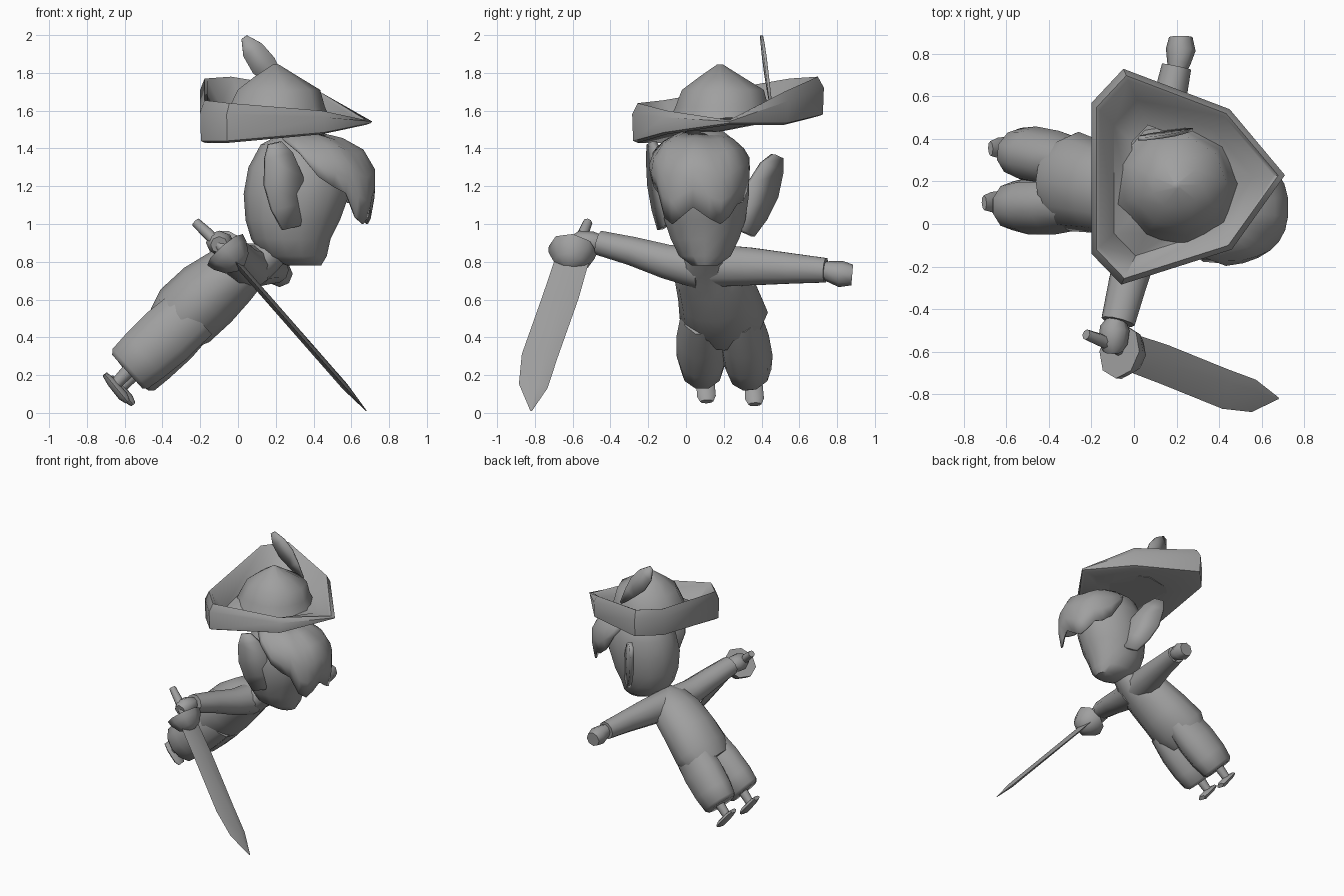
import bpy
from math import sin, cos, pi, radians, copysign
from mathutils import Vector as V

if "Cube" in bpy.data.objects:
    bpy.data.objects.remove(bpy.data.objects["Cube"])

grey = bpy.data.materials.new("plain grey")
grey.use_nodes = True
GREY = (0.35, 0.35, 0.35, 1)
grey.diffuse_color = GREY
grey.node_tree.nodes["Principled BSDF"].inputs["Base Color"].default_value = GREY


def skin(name, rings, closed=True, caps=True, angle=50, thick=0):
    """Join rings of points into one surface."""
    n = len(rings[0])
    verts = [p for ring in rings for p in ring]
    faces = []
    for r in range(len(rings) - 1):
        for i in range(n if closed else n - 1):
            j = (i + 1) % n
            faces.append((r * n + i, r * n + j, (r + 1) * n + j, (r + 1) * n + i))
    if caps:
        faces.append(tuple(range(n))[::-1])
        faces.append(tuple(range((len(rings) - 1) * n, len(rings) * n)))
    mesh = bpy.data.meshes.new(name)
    mesh.from_pydata(verts, [], faces)
    mesh.materials.append(grey)
    ob = bpy.data.objects.new(name, mesh)
    bpy.context.collection.objects.link(ob)
    bpy.ops.object.select_all(action='DESELECT')
    ob.select_set(True)
    bpy.context.view_layer.objects.active = ob
    bpy.ops.object.mode_set(mode='EDIT')
    bpy.ops.mesh.select_all(action='SELECT')
    bpy.ops.mesh.normals_make_consistent(inside=False)
    bpy.ops.object.mode_set(mode='OBJECT')
    bpy.ops.object.shade_smooth_by_angle(angle=radians(angle))
    if thick:
        mod = ob.modifiers.new("thickness", 'SOLIDIFY')
        mod.thickness = thick
        mod.offset = 0
    return ob


def tube(name, path, side, sides=10, angle=50):
    """Path of (centre, radius along side, radius across)."""
    pts = [V(p[0]) for p in path]
    rings = []
    for k, (c, a, b) in enumerate(path):
        t = (pts[min(k + 1, len(pts) - 1)] - pts[max(k - 1, 0)]).normalized()
        u = V(side)
        u = (u - t * u.dot(t)).normalized()
        w = t.cross(u)
        rings.append([pts[k] + u * a * cos(2 * pi * i / sides) + w * b * sin(2 * pi * i / sides)
                      for i in range(sides)])
    return skin(name, rings, angle=angle)


def slices(name, data, sides=14):
    """Level slices of (x, y, z, x radius, y radius)."""
    return skin(name, [[V((x + a * cos(2 * pi * i / sides), y + b * sin(2 * pi * i / sides), z))
                        for i in range(sides)] for x, y, z, a, b in data])


def leaf(name, base, tip, across, outline, thick):
    """Flat leaf from base to tip; outline is (position, left, right)."""
    base, tip, across = V(base), V(tip), V(across).normalized()
    rings = [[base.lerp(tip, t) - across * l, base.lerp(tip, t) + across * r] for t, l, r in outline]
    return skin(name, rings, closed=False, caps=False, thick=thick)


def squared(v):
    """Push a sine or cosine outward for a boxier curve."""
    return copysign(abs(v) ** .8, v)


# Body and neck
tube("body", [((0.25, 0.1, 0.9), .07, .07), ((0.15, 0.1, 0.82), .11, .09),
              ((0.06, 0.11, 0.78), .17, .13), ((-0.03, 0.14, 0.73), .205, .165),
              ((-0.16, 0.17, 0.625), .215, .19), ((-0.28, 0.2, 0.515), .235, .19),
              ((-0.36, 0.2, 0.44), .19, .15)], (0, 1, 0), 12)

# Legs, ankles and feet
for label, y0, y1, dx, dz in (("right", .085, .085, -.02, .005), ("left", .28, .34, .01, -.01)):
    hip, end = V((-0.24, y0, 0.53)), V((-0.56 + dx, y1, 0.22 + dz))
    tube(label + "_leg", [(hip, .11, .16), (hip.lerp(end, .4), .135, .17),
                          (hip.lerp(end, .75), .135, .16), (hip.lerp(end, .97), .115, .148),
                          (hip.lerp(end, 1.02), .095, .125)], (0, 1, 0))
    foot = end + V((-0.075, 0.02, -0.08))
    tube(label + "_ankle", [(end + V((.03, .01, .03)), .035, .04), (foot, .03, .03)], (0, 1, 0), 8)
    heel, toe = foot + V((-0.05, -.005, 0.06)), foot + V((0.07, .005, -0.085))
    tube(label + "_foot", [(heel, .035, .015), (heel.lerp(toe, .3), .048, .025),
                           (heel.lerp(toe, .8), .05, .027), (toe, .035, .015)], (0, 1, 0), 8)

# Arms and hands
tube("right_arm", [((0.06, 0.08, 0.77), .12, .12), ((0.02, -0.1, 0.8), .1, .095),
                   ((-0.03, -0.28, 0.855), .09, .08), ((-0.075, -0.46, 0.9), .08, .068)], (1, 0, 0))
tube("left_arm", [((0.06, 0.12, 0.78), .12, .12), ((0.11, 0.34, 0.775), .1, .105),
                  ((0.16, 0.55, 0.765), .08, .085), ((0.2, 0.74, 0.755), .07, .068)], (1, 0, 0))
tube("right_hand", [((-0.08, -0.44, 0.9), .04, .04), ((-0.09, -0.49, 0.9), .07, .06),
                    ((-0.1, -0.56, 0.9), .07, .065), ((-0.1, -0.6, 0.89), .045, .045)], (1, 0, 0), 8)
tube("left_hand", [((0.2, 0.71, 0.76), .04, .04), ((0.21, 0.755, 0.75), .055, .055),
                   ((0.22, 0.82, 0.735), .07, .07), ((0.22, 0.88, 0.73), .055, .055)], (1, 0, 0), 8)

# Head
slices("head", [(.35, .1, .78, .09, .07), (.3, .1, .83, .17, .14), (.28, .1, .92, .21, .185),
                (.29, .1, 1.02, .25, .22), (.31, .1, 1.16, .28, .24), (.33, .11, 1.3, .275, .225),
                (.34, .12, 1.42, .22, .17), (.34, .12, 1.49, .09, .08)])

# Hair: a cap over the brow that hangs lowest in front, with broad jagged locks
strands = 16
hair = []
for drop, s in ((0, .2), (.1, .6), (.25, .86), (.5, 1.0), (.75, 1.0), (1, .95)):
    ring = []
    for i in range(strands + 1):
        a = radians(-100 + 190 * i / strands)
        jag = (.05, -.01, -.04, 0)[i % 4]
        hem = 1.4 - .36 * min(1, max(0, cos(a)) * 1.3) + jag
        z = 1.49 - (1.49 - hem) * drop
        bulge = min(s, (1 - ((max(z, 1.28) - 1.28) / .215) ** 2) ** .5)
        ring.append(V((.3 + .42 * bulge * squared(cos(a)), .075 + .275 * bulge * squared(sin(a)), z)))
    hair.append(ring)
skin("hair", hair, closed=False, caps=False, thick=.012)

# Ears: broad leaves flaring outward and back
ear = ((0, .05, .05), (.25, .1, .09), (.55, .115, .105), (.85, .08, .075), (1, .03, .04))
leaf("left_ear", (.3, .32, .95), (.16, .48, 1.36), (-.65, .65, -.3), ear, .03)
leaf("right_ear", (.28, -.12, .98), (.2, -.18, 1.43), (-.85, -.35, -.2), ear, .03)

# Hat brim: three-cornered, rolled up along its edge
corners = ((-.2, -.14, 1.43, 1.655), (-.06, -.285, 1.43, 1.64), (.46, -.12, 1.475, 1.6),
           (.71, .23, 1.525, 1.55), (.45, .54, 1.525, 1.7), (-.05, .73, 1.57, 1.78),
           (-.2, .57, 1.56, 1.77))
mid = V((.18, .2, 0))


def brim_ring(scale, height):
    return [mid + (V((x, y, 0)) - mid) * scale + V((0, 0, height(lo, hi))) for x, y, lo, hi in corners]


skin("hat_brim", [brim_ring(.45, lambda lo, hi: 1.53), brim_ring(.94, lambda lo, hi: lo),
                  brim_ring(.99, lambda lo, hi: lo + .01),
                  brim_ring(1, lambda lo, hi: lo + (hi - lo) * .72),
                  brim_ring(.94, lambda lo, hi: hi), brim_ring(.9, lambda lo, hi: hi - .01),
                  brim_ring(.72, lambda lo, hi: min(lo + .07, hi)),
                  brim_ring(.5, lambda lo, hi: 1.57)], caps=False)

# Hat crown and feather
slices("hat_crown", [(.2, .19, 1.53, .3, .29), (.2, .19, 1.62, .26, .25), (.21, .195, 1.71, .225, .22),
                     (.2, .185, 1.78, .12, .115), (.2, .18, 1.845, .015, .015)], 9)
leaf("feather", (.27, .445, 1.66), (.035, .4, 1.99), (.8, 0, .56),
     ((0, .01, .01), (.3, .05, .045), (.55, .075, .065), (.8, .065, .055), (1, .02, .015)), .015)

# Sword: blade, bell guard and grip
along = V((.65, -.19, -.74)).normalized()
wide = V((.128, .98, -.14)).normalized()
hilt, point = V((-.03, -.61, .82)), V((.68, -.82, .01))
blade = []
for t, l, r in ((0, .08, .1), (.25, .095, .095), (.65, .125, .065), (.84, .1, .055), (1, .004, .004)):
    c = hilt.lerp(point, t)
    ridge = along.cross(wide) * (.018 if t < 1 else .002)
    blade.append([c - wide * l, c + ridge, c + wide * r, c - ridge])
skin("sword_blade", blade, angle=30)
tube("sword_guard", [(hilt - along * .06, .13, .125), (hilt - along * .02, .125, .115),
                     (hilt + along * .04, .085, .08), (hilt + along * .07, .03, .03)], wide, 8)
tube("sword_grip", [((-.225, -.52, 1.01), .025, .025), ((-.16, -.545, .95), .03, .03),
                    (hilt, .03, .03)], wide, 8)
